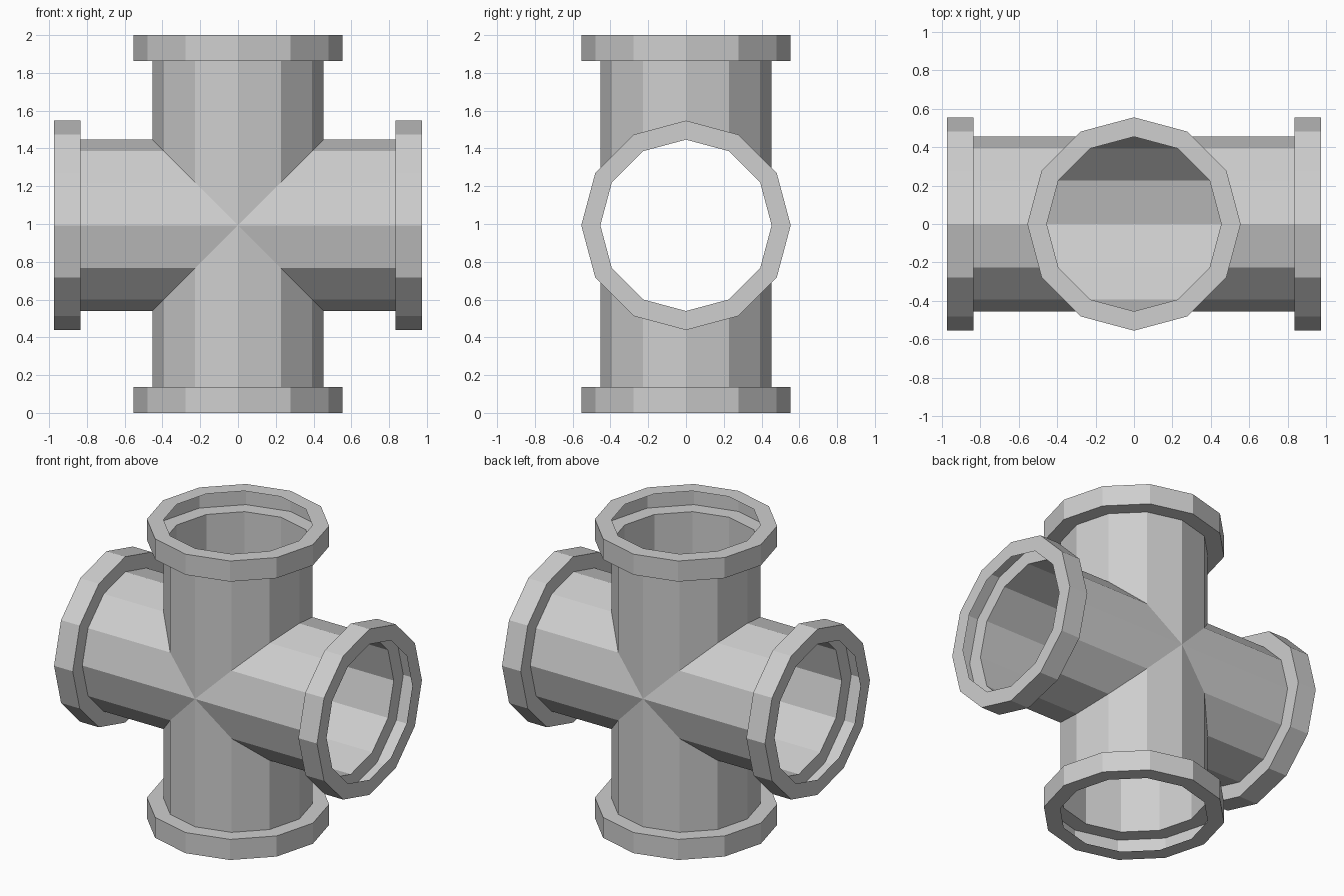
import bpy, bmesh, math
from mathutils import Matrix, Vector

if "Cube" in bpy.data.objects:
    bpy.data.objects.remove(bpy.data.objects["Cube"], do_unlink=True)

SIDES = 12
PIPE_R, FLANGE_R, FLANGE_T = 0.4535, 0.5545, 0.138
CENTRE = Vector((0, 0, 0.993))
# name, turn about y in quarter turns, arm length
ARMS = [("top", 0, 1.007), ("left", 1, 0.973), ("bottom", 2, 0.993), ("right", 3, 0.973)]

grey = bpy.data.materials.new("pipe_grey")
grey.use_nodes = True
colour = (0.62, 0.62, 0.62, 1)
grey.diffuse_color = colour
bsdf = next(n for n in grey.node_tree.nodes if n.type == 'BSDF_PRINCIPLED')
bsdf.inputs["Base Color"].default_value = colour


def circle(radius, height):
    """Ring of points; height is a function of x."""
    pts = []
    for i in range(SIDES):
        a = math.tau * i / SIDES
        x, y = radius * math.cos(a), radius * math.sin(a)
        pts.append(Vector((x, y, height(x))))
    return pts


def loft(bm, rings, matrix):
    """Skin successive rings with flat quads facing outward."""
    loops = [[bm.verts.new(matrix @ p) for p in ring] for ring in rings]
    for low, high in zip(loops, loops[1:]):
        for i in range(SIDES):
            j = (i + 1) % SIDES
            bm.faces.new((low[i], low[j], high[j], high[i]))


def finish(name, bm):
    bmesh.ops.remove_doubles(bm, verts=bm.verts, dist=1e-4)
    mesh = bpy.data.meshes.new(name)
    bm.to_mesh(mesh)
    bm.free()
    mesh.materials.append(grey)
    obj = bpy.data.objects.new(name, mesh)
    bpy.context.collection.objects.link(obj)


cross = bmesh.new()
for name, turns, length in ARMS:
    matrix = Matrix.Translation(CENTRE) @ Matrix.Rotation(turns * math.pi / 2, 4, 'Y')
    neck = length - FLANGE_T

    # Pipe arm, mitred where it meets its neighbours
    loft(cross, [circle(PIPE_R, abs), circle(PIPE_R, lambda x: neck)], matrix)

    # Hollow flange: back ring, outer wall and front ring, open in the middle
    bm = bmesh.new()
    rings = [(PIPE_R, neck), (FLANGE_R, neck), (FLANGE_R, length), (PIPE_R, length)]
    loft(bm, [circle(r, lambda x, h=h: h) for r, h in rings], matrix)
    finish(name + "_flange", bm)

# Floor of the horizontal pipe, running across the lower branch
for i in range(SIDES // 2):
    corners = []
    for k, side in ((i, -1), (i, 1), (i + 1, 1), (i + 1, -1)):
        a = math.pi + math.tau * k / SIDES
        y, z = PIPE_R * math.cos(a), PIPE_R * math.sin(a)
        p = CENTRE + Vector((side * abs(z), y, z))
        if not any((p - q).length < 1e-4 for q in corners):
            corners.append(p)
    cross.faces.new([cross.verts.new(p) for p in corners])
finish("cross_pipe", cross)
